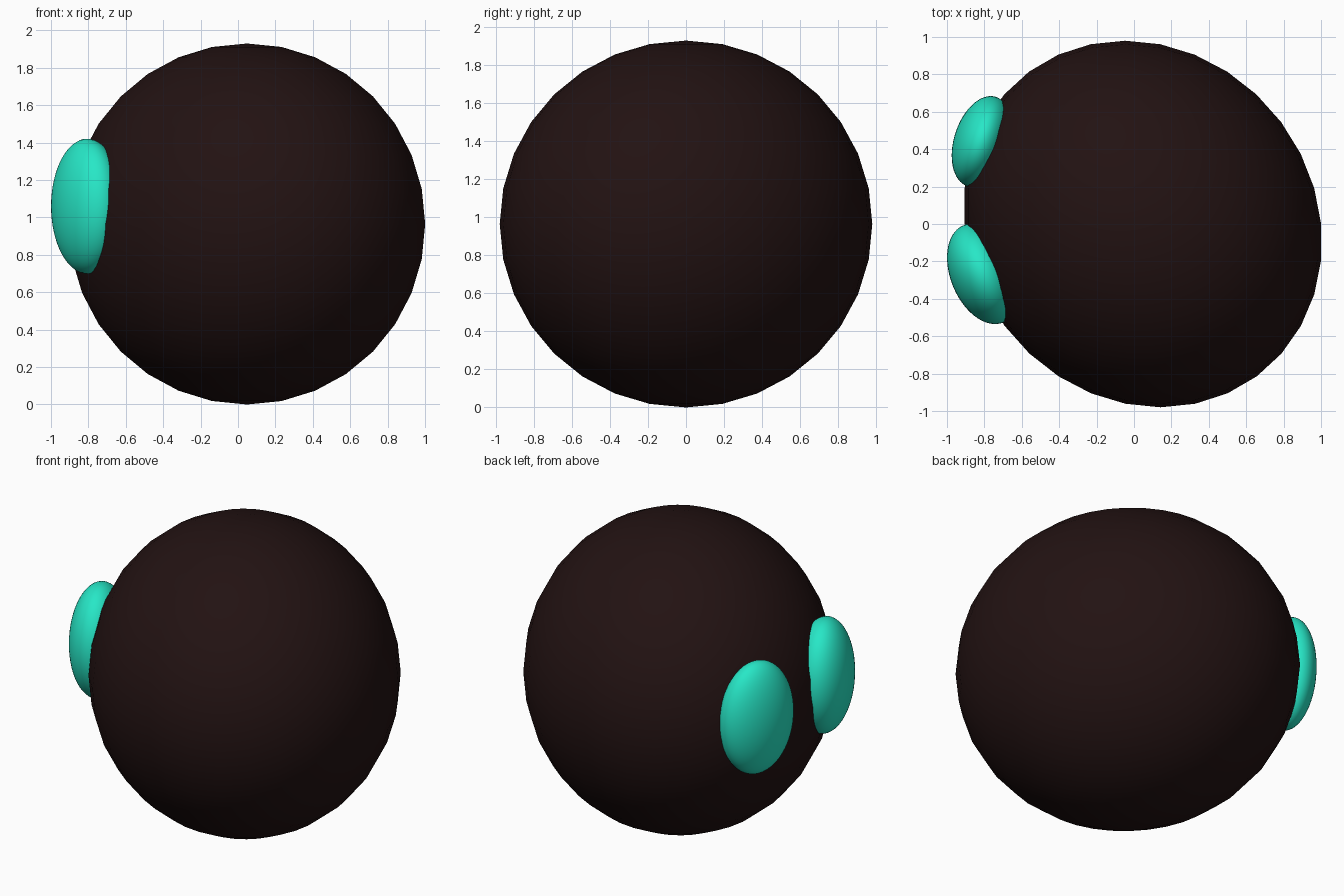
import bpy, bmesh
from mathutils import Matrix

if "Cube" in bpy.data.objects:
    bpy.data.objects.remove(bpy.data.objects["Cube"])


def material(name, rgb):
    m = bpy.data.materials.new(name)
    m.diffuse_color = (*rgb, 1)
    m.use_nodes = True
    m.node_tree.nodes["Principled BSDF"].inputs["Base Color"].default_value = m.diffuse_color
    return m


def ellipsoid(name, centre, half, lean, segments, mat):
    """Sphere scaled to half sizes; lean slides x along y to turn the oval in plan."""
    bm = bmesh.new()
    bmesh.ops.create_uvsphere(bm, u_segments=segments, v_segments=segments // 2, radius=1)
    shape = Matrix(((half[0], lean, 0, centre[0]),
                    (0, half[1], 0, centre[1]),
                    (0, 0, half[2], centre[2]),
                    (0, 0, 0, 1)))
    bm.transform(shape)
    for f in bm.faces:
        f.smooth = True
    me = bpy.data.meshes.new(name)
    bm.to_mesh(me)
    bm.free()
    me.materials.append(mat)
    ob = bpy.data.objects.new(name, me)
    bpy.context.collection.objects.link(ob)
    return ob


dark = material("dark_brown", (0.016, 0.006, 0.006))
teal = material("teal", (0.02, 0.80, 0.57))

# Round body
ellipsoid("body", (0.0475, 0, 0.965), (0.953, 0.98, 0.965), -0.095, 32, dark)

# Two oval eyes set into the left side
ellipsoid("back_eye", (-0.815, 0.441, 1.06), (0.152, 0.243, 0.36), 0.049, 64, teal)
ellipsoid("front_eye", (-0.806, -0.267, 1.06), (0.183, 0.268, 0.36), -0.063, 64, teal)
